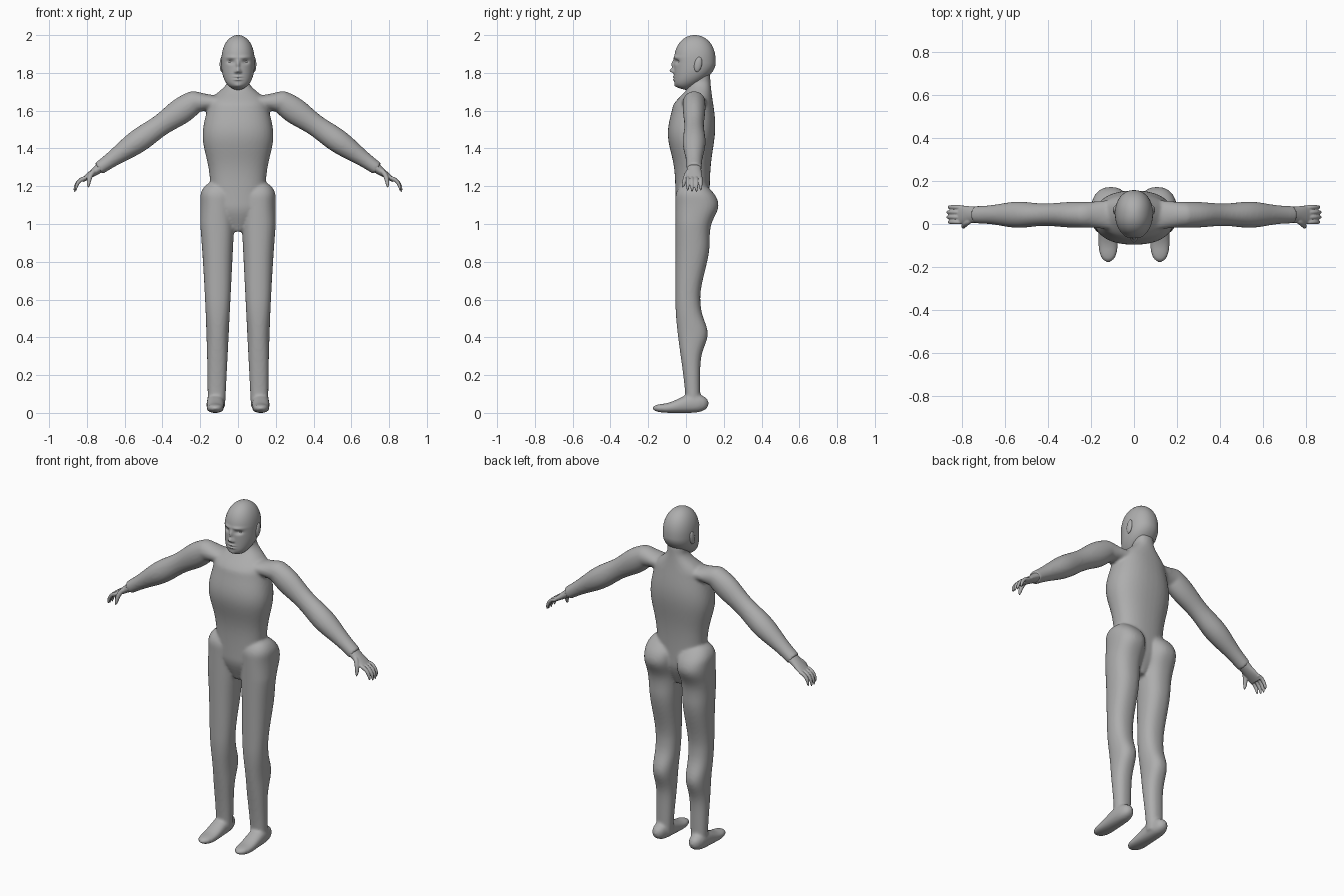
import bpy, bmesh, math
from mathutils import Vector, Matrix

cube = bpy.data.objects.get("Cube")
if cube:
    bpy.data.objects.remove(cube)

grey = bpy.data.materials.new("plain grey")
grey.use_nodes = True
shade = .42
grey.diffuse_color = (shade, shade, shade, 1)
grey.node_tree.nodes["Principled BSDF"].inputs["Base Color"].default_value = grey.diffuse_color


def ease(value, low, high):
    """Smooth step from nothing to one between low and high."""
    t = min(max((value - low) / (high - low), 0), 1)
    return t * t * (3 - 2 * t)


def swell(value, peak, spread):
    """Bell-shaped muscle bulge, one at its peak."""
    return math.exp(-((value - peak) / spread) ** 2)


def blend(start, end, amount):
    return start + (end - start) * amount


def steps(start, end, count):
    return [blend(start, end, i / count) for i in range(count + 1)]


def skin(bm, sections, sides=40, power=2.3):
    """Bridge rounded sections given as (centre, half axis, half axis)."""
    def squared(value):
        return math.copysign(abs(value) ** (2 / power), value)

    rings = []
    for centre, across, along in sections:
        angles = [math.tau * i / sides for i in range(sides)]
        rings.append([bm.verts.new(centre + across * squared(math.cos(angle)) + along * squared(math.sin(angle)))
                      for angle in angles])
    for ring, following in zip(rings, rings[1:]):
        for i in range(sides):
            j = (i + 1) % sides
            bm.faces.new((ring[i], ring[j], following[j], following[i]))
    bm.faces.new(rings[0][::-1])
    bm.faces.new(rings[-1])


def level_section(z, inner, outer, front, back, scale=1):
    """Horizontal section from its four extents, shrunk about its middle."""
    centre = Vector(((inner + outer) / 2, (front + back) / 2, z))
    return centre, Vector(((outer - inner) / 2 * scale, 0, 0)), Vector((0, (back - front) / 2 * scale, 0))


def limb(bm, stations, sides=32):
    """Tube along a path of (point, depth radius, thickness radius)."""
    points = [station[0] for station in stations]
    sections = []
    for i, (point, depth, thickness) in enumerate(stations):
        tangent = (points[min(i + 1, len(points) - 1)] - points[max(i - 1, 0)]).normalized()
        normal = tangent.cross(Vector((0, 1, 0))).normalized()
        sections.append((point, normal.cross(tangent) * depth, normal * thickness))
    skin(bm, sections, sides, 2)


def mirror(bm):
    copied = bmesh.ops.duplicate(bm, geom=bm.verts[:] + bm.edges[:] + bm.faces[:])["geom"]
    bmesh.ops.scale(bm, vec=(-1, 1, 1), verts=[item for item in copied if isinstance(item, bmesh.types.BMVert)])


def finish(bm, name):
    bmesh.ops.recalc_face_normals(bm, faces=bm.faces[:])
    mesh = bpy.data.meshes.new(name)
    bm.to_mesh(mesh)
    bm.free()
    mesh.materials.append(grey)
    for polygon in mesh.polygons:
        polygon.use_smooth = True
    part = bpy.data.objects.new(name, mesh)
    bpy.context.collection.objects.link(part)
    return part


def fuse(part, voxel, iterations):
    """Merge overlapping volumes into one soft skin."""
    remesh = part.modifiers.new("fuse", 'REMESH')
    remesh.mode = 'VOXEL'
    remesh.voxel_size = voxel
    remesh.use_smooth_shade = True
    part.modifiers.new("soften", 'SMOOTH').iterations = iterations


def leg_section(z):
    inner = .07 - .05 * z
    outer = .16 + .04 * min(z, 1) ** 2
    front = -.056 * ease(z, 0, .6)
    calf = .04 * swell(z, .42, .09)
    thigh = .05 * ease(z, .6, .9)
    buttock = .047 * swell(z, 1.1, .08)
    dome = math.sqrt(1 - max(0, (z - 1.14) / .09) ** 2)
    return level_section(z, inner, outer, front, .075 + calf + thigh + buttock, dome)


def foot_section(along):
    y = blend(-.03, .12, along) if along > 0 else blend(-.03, -.178, -along)
    height = .05 + .05 * ease(y, -.12, .04)
    rounding = math.sqrt(1.02 - along ** 4)
    return (Vector((.12, y, height / 2)), Vector((.046 * rounding, 0, 0)), Vector((0, 0, height / 2 * rounding)))


def arm_station(x):
    shoulder, forearm = swell(x, .29, .11), swell(x, .52, .13)
    drop = max(0, x - .235) * .7
    collar = .04 * (1 - ease(x, 0, .25))
    depth = .04 + collar + .02 * swell(x, .27, .15) + .02 * swell(x, .54, .1)
    return Vector((x, .043, 1.645 - drop)), depth, .034 + .034 * shoulder + .028 * forearm


def torso_section(z):
    hip = ease(z, .9, 1.1)
    neck = ease(z, 1.64, 1.76)
    chest = swell(z, 1.47, .15)
    width = blend(.145 + .042 * chest, .055, neck) * hip
    front = blend(-.056 - .04 * swell(z, 1.48, .14), .02, ease(z, 1.62, 1.75)) * hip
    back = (.125 + .03 * swell(z, 1.52, .17)) * (1 + hip) / 2
    return level_section(z, -width, width, front, back)


# Body: leg, foot and arm on one side, mirrored, then fused with the torso
bm = bmesh.new()
skin(bm, [leg_section(z) for z in steps(.03, 1.229, 80)])
skin(bm, [foot_section(along) for along in steps(-1, 1, 40)])
limb(bm, [arm_station(x) for x in steps(0, .738, 60)])
mirror(bm)
skin(bm, [torso_section(z) for z in steps(.96, 1.8, 70)])
fuse(finish(bm, "body"), .008, 6)


def digit(bm, base, reach, radius):
    """Finger curling from sideways to straight down."""
    stations = []
    for t in steps(0, 1, 14):
        bend = t * math.pi / 2
        offset = Vector((reach.x * math.sin(bend), reach.y * t, reach.z * (1 - math.cos(bend))))
        thickness = radius * math.sqrt(1.05 - t ** 4)
        stations.append((base + offset, thickness, thickness))
    limb(bm, stations, 16)


# Hands: flattening palm, four curled fingers and a thumb
bm = bmesh.new()
wrist, knuckles = Vector((.71, .043, 1.312)), Vector((.825, .043, 1.23))
limb(bm, [(wrist.lerp(knuckles, t), .038 + .005 * ease(t, .3, .8), blend(.03, .01, t)) for t in steps(0, 1, 12)])
for i in range(4):
    length = .054 if i in (0, 3) else .06
    digit(bm, Vector((.805, .009 + .023 * i, 1.243)), Vector((length, 0, -1.25 * length)), .01)
digit(bm, Vector((.755, .02, 1.28)), Vector((.037, -.038, -.087)), .013)
mirror(bm)
fuse(finish(bm, "hands"), .0035, 3)


def head_section(angle):
    rise = math.cos(angle)
    below = max(0, -rise)
    width = .088 * math.sqrt(1 - abs(rise) ** 2.4)
    if rise > 0:
        front, back = (.047 + side * .11 * width / .088 for side in (-1, 1))
    else:
        front, back = -.063 * (1 - below ** 12), .157 - .15 * below ** 2
    return level_section(1.855 + .145 * rise, -width, width, front, back)


# Head with the face pushed in and out by soft bumps
bm = bmesh.new()
skin(bm, [head_section(angle) for angle in steps(.03, math.pi - .03, 110)], 120, 2.15)


def push(x, z, width, height, amount):
    for v in bm.verts:
        if v.co.y < .03:
            v.co.y += amount * swell(abs(v.co.x), x, width) * swell(v.co.z, z, height)


push(x=.035, z=1.882, width=.03, height=.009, amount=-.006)  # brow
push(x=.04, z=1.859, width=.017, height=.011, amount=.014)   # eye socket
push(x=0, z=1.845, width=.009, height=.022, amount=-.014)    # nose bridge
push(x=0, z=1.812, width=.012, height=.012, amount=-.022)    # nose tip
push(x=.013, z=1.805, width=.007, height=.007, amount=-.007) # nostril
for lip in (1.78, 1.764):
    push(x=0, z=lip, width=.02, height=.005, amount=-.008)
push(x=0, z=1.73, width=.02, height=.012, amount=-.006)      # chin
finish(bm, "head")


def pair(name, centre, size, tilt=0):
    bm = bmesh.new()
    place = Matrix.Translation(centre) @ Matrix.Rotation(tilt, 4, 'X') @ Matrix.Diagonal((*size, 1))
    bmesh.ops.create_uvsphere(bm, u_segments=24, v_segments=16, radius=1, matrix=place)
    mirror(bm)
    finish(bm, name)


# Eyes and ears
pair("eyes", (.04, -.029, 1.858), (.014, .012, .009))
pair("ears", (.086, .064, 1.845), (.011, .02, .04), -.2)
